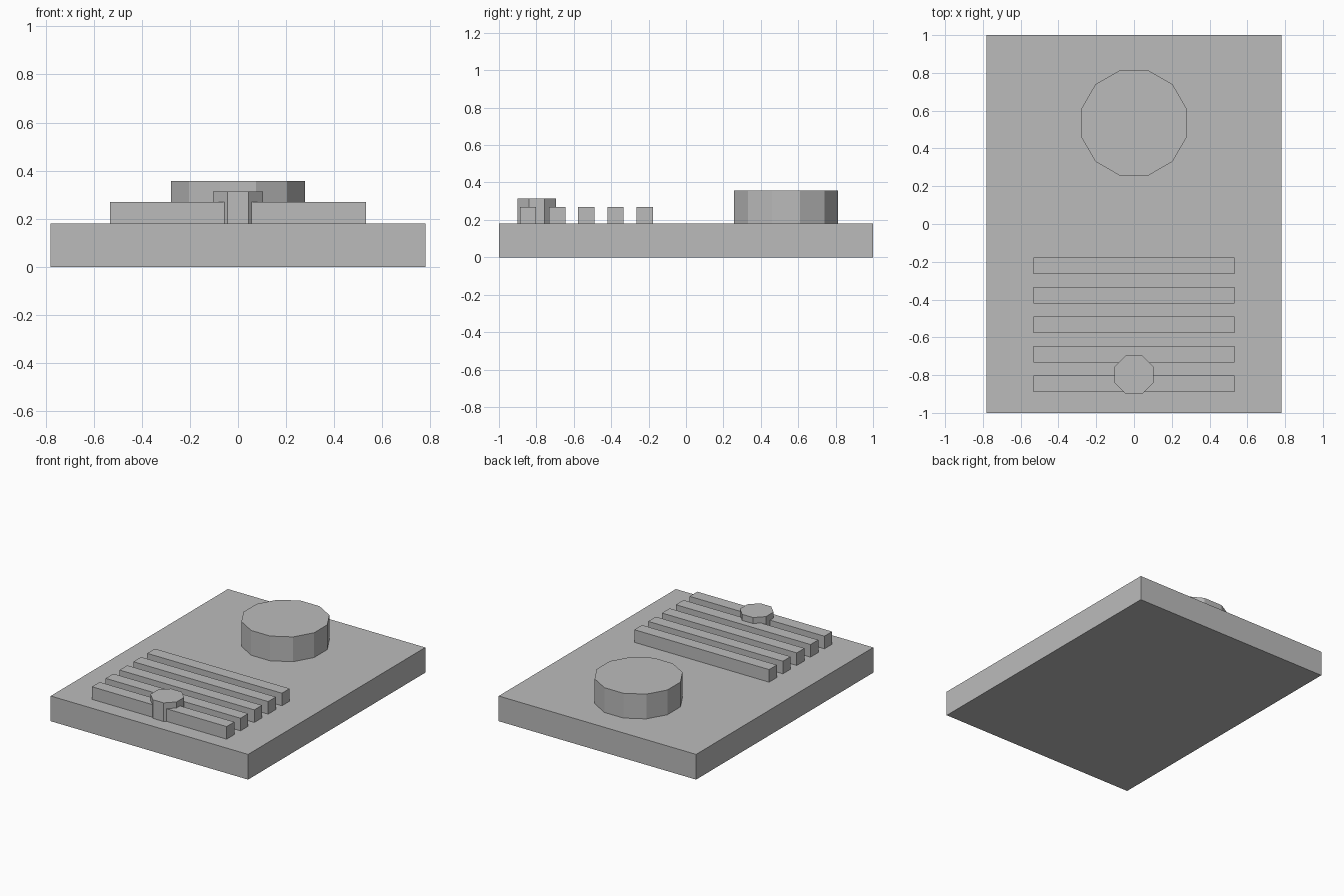
import bpy
import math

cube = bpy.data.objects.get("Cube")
if cube:
    bpy.data.objects.remove(cube, do_unlink=True)

# Single plain grey
grey = bpy.data.materials.new("plain grey")
grey.use_nodes = True
COLOUR = (0.5, 0.5, 0.5, 1)
grey.diffuse_color = COLOUR
grey.node_tree.nodes["Principled BSDF"].inputs["Base Color"].default_value = COLOUR

BODY_TOP = 0.18


def finish(name):
    obj = bpy.context.object
    obj.name = name
    obj.data.materials.append(grey)
    bpy.ops.object.transform_apply(location=False, rotation=True, scale=True)
    return obj


def box(name, width, depth, y, bottom, top):
    bpy.ops.mesh.primitive_cube_add(size=1, location=(0, y, (bottom + top) / 2))
    bpy.context.object.scale = (width, depth, top - bottom)
    return finish(name)


def prism(name, sides, apothem, y, bottom, top):
    # Turned half a step so that flat sides face the axes
    bpy.ops.mesh.primitive_cylinder_add(
        vertices=sides, radius=apothem / math.cos(math.pi / sides),
        depth=top - bottom, location=(0, y, (bottom + top) / 2),
        rotation=(0, 0, math.pi / sides))
    return finish(name)


# Flat body slab
box("body", 1.56, 2.0, 0, 0, BODY_TOP)

# Row of raised grille bars
for i in range(5):
    box(f"grille_bar_{i + 1}", 1.065, 0.087, -0.221 - 0.156 * i, BODY_TOP, 0.27)

# Large round dial at the back and small knob at the front
prism("dial", 12, 0.279, 0.535, BODY_TOP, 0.357)
prism("knob", 8, 0.103, -0.798, BODY_TOP, 0.313)
